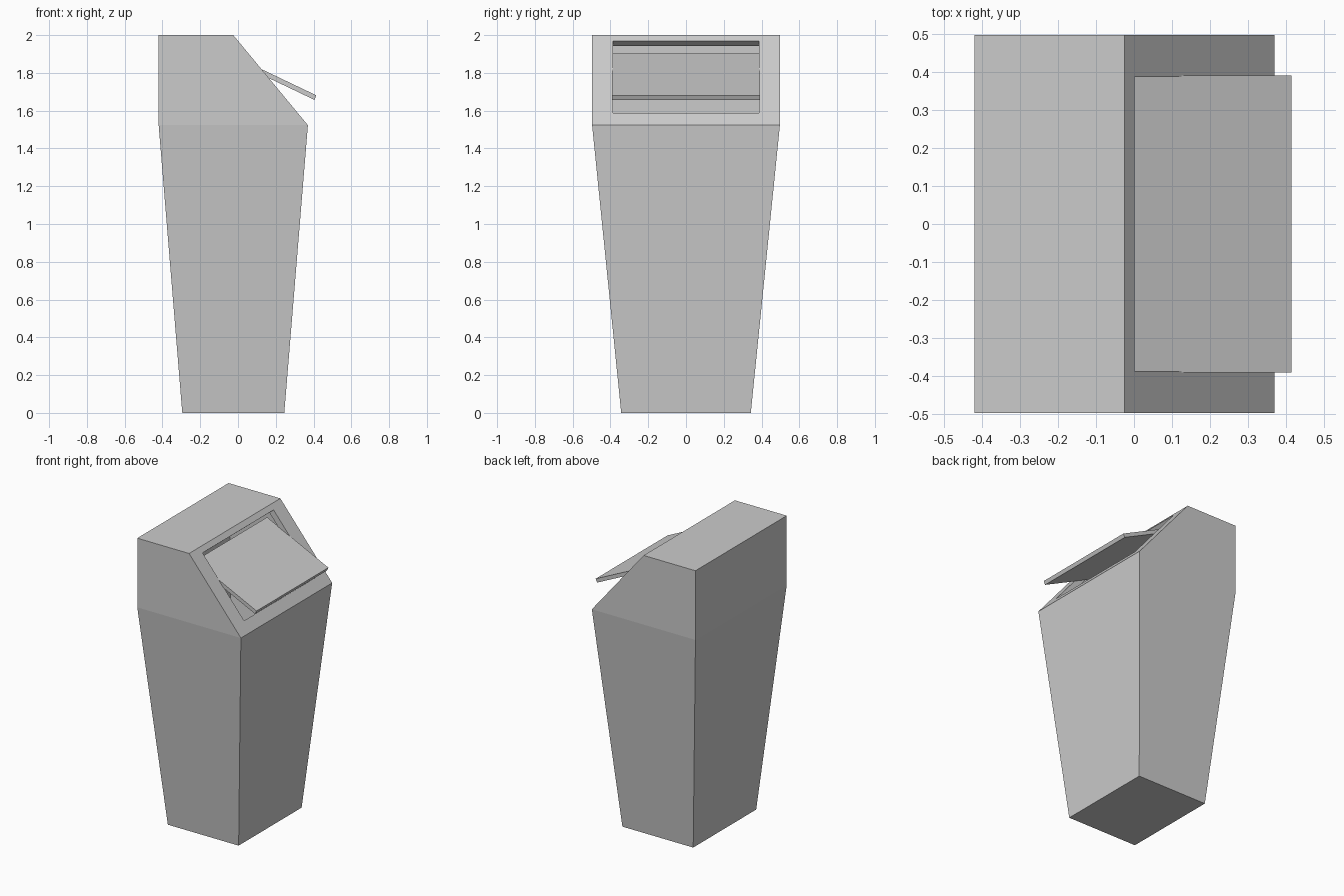
import bpy, bmesh
from math import radians, sin, cos
from mathutils import Matrix, Vector

if "Cube" in bpy.data.objects:
    bpy.data.objects.remove(bpy.data.objects["Cube"])


def finish(bm, name):
    bmesh.ops.recalc_face_normals(bm, faces=bm.faces)
    mesh = bpy.data.meshes.new(name)
    bm.to_mesh(mesh)
    bm.free()
    obj = bpy.data.objects.new(name, mesh)
    bpy.context.collection.objects.link(obj)
    return obj


def ring(bm, x0, x1, half_y, z):
    return [bm.verts.new(p) for p in
            ((x0, -half_y, z), (x1, -half_y, z), (x1, half_y, z), (x0, half_y, z))]


def bridge(bm, a, b, skip=None):
    for i in range(4):
        if i != skip:
            j = (i + 1) % 4
            bm.faces.new((a[i], a[j], b[j], b[i]))


# Bin shell: tapered body and sloped hood, open at the flap
bm = bmesh.new()
base = ring(bm, -0.295, 0.245, 0.343, 0)
rim = ring(bm, -0.42, 0.37, 0.497, 1.523)
top = ring(bm, -0.42, -0.025, 0.497, 2)
bm.faces.new(base[::-1])
bridge(bm, base, rim)
bridge(bm, rim, top, skip=1)
bm.faces.new(top)

# Frame around the rectangular opening in the slope
outer = [rim[1], rim[2], top[2], top[1]]


def on_slope(y, t):
    return bm.verts.new(Vector((-0.025, y, 2)).lerp(Vector((0.37, y, 1.523)), t))


hole = [on_slope(-0.387, 0.867), on_slope(0.387, 0.867),
        on_slope(0.387, 0.065), on_slope(-0.387, 0.065)]
bridge(bm, outer, hole)
shell = finish(bm, "bin_shell")
wall = shell.modifiers.new("wall", 'SOLIDIFY')
wall.thickness = 0.042
wall.offset = -1
wall.use_even_offset = True

# Swinging flap, tilted half open
length, thick, tilt = 0.517, 0.026, radians(25.5)
centre = Vector((0.415 - cos(tilt) * length / 2 - sin(tilt) * thick / 2, 0,
                 1.681 + sin(tilt) * length / 2 - cos(tilt) * thick / 2))
bm = bmesh.new()
bmesh.ops.create_cube(bm, size=1, matrix=Matrix.Translation(centre)
                      @ Matrix.Rotation(tilt, 4, 'Y')
                      @ Matrix.Diagonal((length, 0.782, thick, 1)))
finish(bm, "flap")
